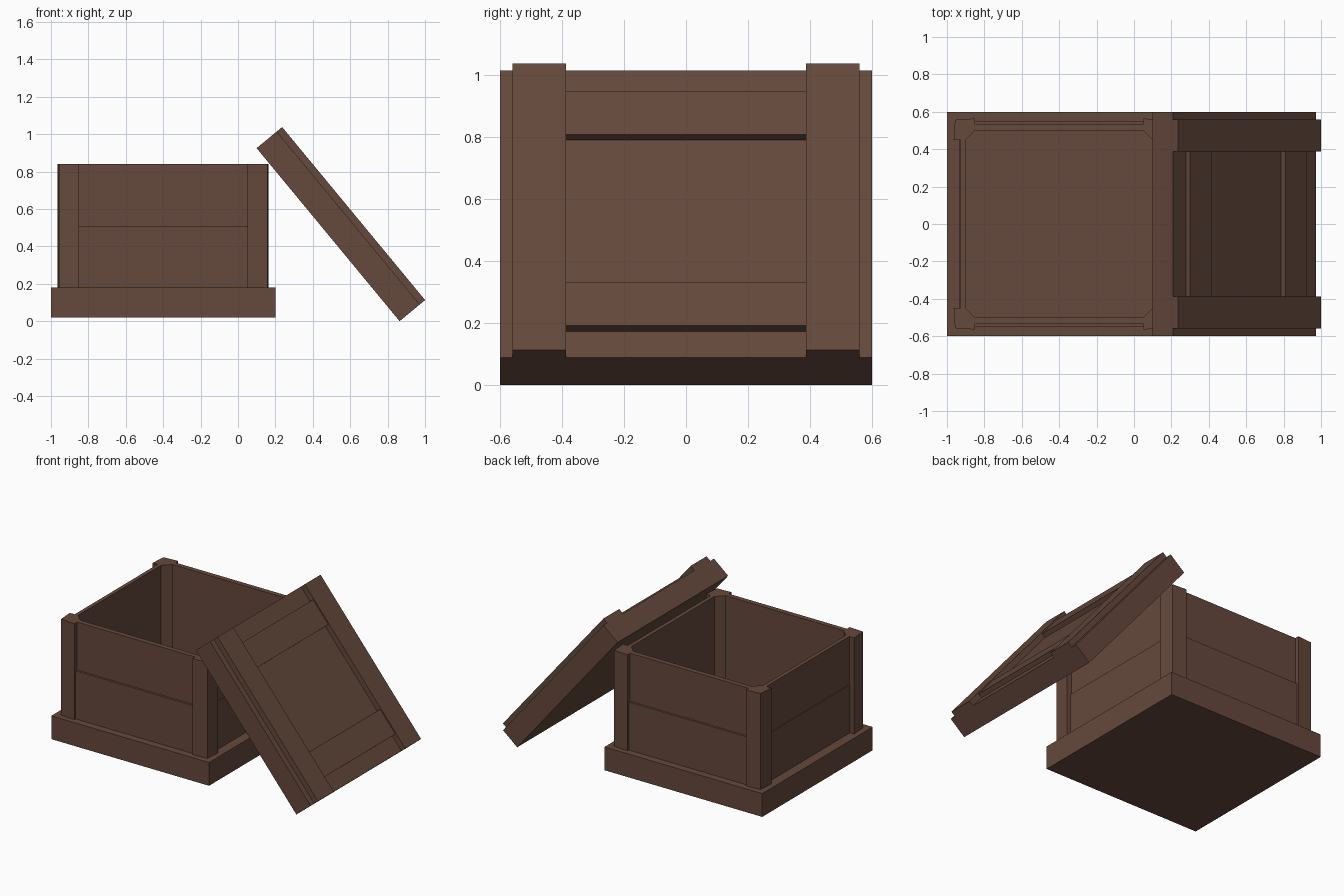
import bpy, bmesh, math
from mathutils import Matrix

if "Cube" in bpy.data.objects:
    bpy.data.objects.remove(bpy.data.objects["Cube"])

wood = bpy.data.materials.new("brown_wood")
wood.diffuse_color = (0.13, 0.066, 0.045, 1)
wood.use_nodes = True
wood.node_tree.nodes["Principled BSDF"].inputs["Base Color"].default_value = wood.diffuse_color


def prism(name, pts, z0, z1, matrix):
    """Extrude a flat outline from z0 to z1."""
    bm = bmesh.new()
    face = bm.faces.new([bm.verts.new((x, y, z0)) for x, y in pts])
    ext = bmesh.ops.extrude_face_region(bm, geom=[face])
    for v in ext["geom"]:
        if isinstance(v, bmesh.types.BMVert):
            v.co.z = z1
    bmesh.ops.recalc_face_normals(bm, faces=bm.faces)
    me = bpy.data.meshes.new(name)
    bm.to_mesh(me)
    bm.free()
    me.materials.append(wood)
    ob = bpy.data.objects.new(name, me)
    ob.matrix_world = matrix
    bpy.context.collection.objects.link(ob)
    return ob


def box(name, x0, x1, y0, y1, z0, z1, matrix):
    return prism(name, [(x0, y0), (x1, y0), (x1, y1), (x0, y1)], z0, z1, matrix)


# Crate base
crate = Matrix.Translation((-0.4, 0, 0))
box("base", -0.6, 0.6, -0.6, 0.6, 0.02, 0.18, crate)

# Corner posts, slightly tapered outside and chamfered inside
post = [(0.557, 0.557), (0.45, 0.564), (0.45, 0.5), (0.5, 0.45), (0.564, 0.45)]
for sx in (-1, 1):
    for sy in (-1, 1):
        prism("corner_post", [(sx * x, sy * y) for x, y in post], 0.18, 0.84, crate)

# Two stacked planks per wall, the lower one standing slightly proud
for s in (-1, 1):
    for z0, z1, oy, ox in ((0.18, 0.51, 0.55, 0.533), (0.51, 0.84, 0.535, 0.527)):
        ya, yb = sorted((s * 0.5, s * oy))
        box("long_wall_plank", -0.45, 0.45, ya, yb, z0, z1, crate)
        xa, xb = sorted((s * 0.5, s * ox))
        box("side_wall_plank", xa, xb, -0.45, 0.45, z0, z1, crate)

# Lid leaning on the right side of the crate
lid = Matrix.Translation((0.0995, 0, 0.925)) @ Matrix.Rotation(math.radians(50.43), 4, 'Y')
box("lid_panel", 0, 1.2, -0.6, 0.6, 0, 0.14, lid)
for s in (-1, 1):
    ya, yb = sorted((s * 0.388, s * 0.56))
    box("lid_rail", 0, 1.2, ya, yb, 0.14, 0.177, lid)
    c = 0.6 + s * 0.4
    box("lid_cross_board", c - 0.091, c + 0.091, -0.388, 0.388, 0.14, 0.17, lid)
